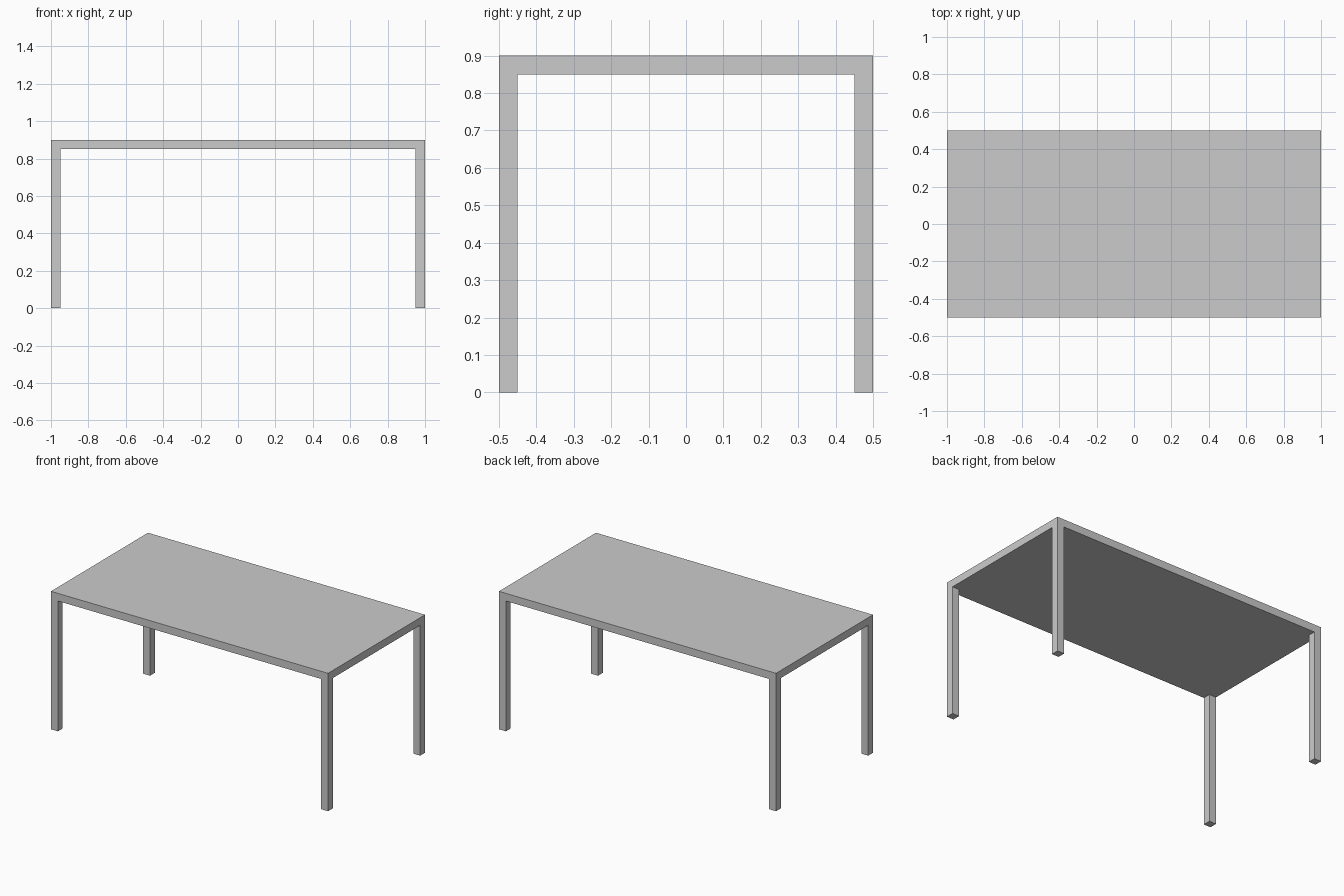
import bpy
import bmesh
from mathutils import Matrix, Vector

LENGTH, WIDTH, HEIGHT = 2.0, 1.0, 0.9
THICK = 0.05

cube = bpy.data.objects.get("Cube")
if cube:
    bpy.data.objects.remove(cube, do_unlink=True)

# Single grey finish
grey = bpy.data.materials.new("light grey")
grey.use_nodes = True
colour = (0.6, 0.6, 0.6, 1)
grey.diffuse_color = colour
grey.node_tree.nodes["Principled BSDF"].inputs["Base Color"].default_value = colour


def box(name, size, centre):
    bm = bmesh.new()
    bmesh.ops.create_cube(bm, size=1, matrix=Matrix.Diagonal((*size, 1)))
    mesh = bpy.data.meshes.new(name)
    bm.to_mesh(mesh)
    bm.free()
    mesh.materials.append(grey)
    obj = bpy.data.objects.new(name, mesh)
    obj.location = Vector(centre)
    bpy.context.collection.objects.link(obj)
    return obj


# Table top
box("table_top", (LENGTH, WIDTH, THICK), (0, 0, HEIGHT - THICK / 2))

# Square legs, flush with the corners and ending under the top
leg_height = HEIGHT - THICK
for side_x, x in (("right", -1), ("left", 1)):
    for side_y, y in (("front", -1), ("back", 1)):
        box(f"{side_y}_{side_x}_leg", (THICK, THICK, leg_height),
            (x * (LENGTH - THICK) / 2, y * (WIDTH - THICK) / 2, leg_height / 2))
